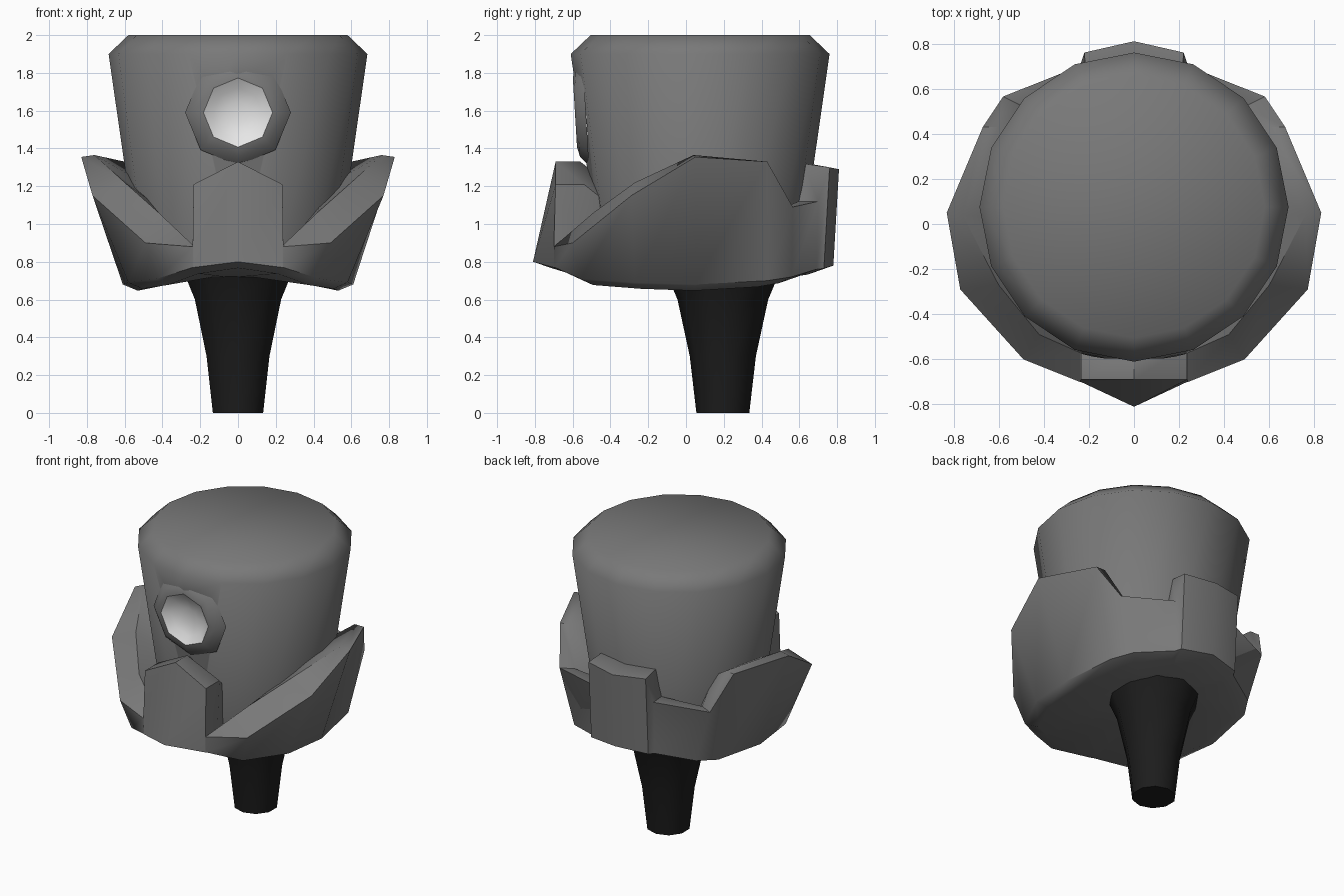
import bpy, bmesh, math

if "Cube" in bpy.data.objects:
    bpy.data.objects.remove(bpy.data.objects["Cube"])


def material(name, value):
    m = bpy.data.materials.new(name)
    m.diffuse_color = (value, value, value, 1)
    m.use_nodes = True
    m.node_tree.nodes["Principled BSDF"].inputs["Base Color"].default_value = m.diffuse_color
    return m


GREY = material("mid_grey", 0.19)
BLACK = material("black", 0.012)
WHITE = material("off_white", 0.8)


def loft(name, rings, mat, cap_start=True, cap_end=True):
    """Skin closed rings of points into one mesh."""
    bm = bmesh.new()
    rows = [[bm.verts.new(p) for p in ring] for ring in rings]
    n = len(rows[0])
    for a, b in zip(rows, rows[1:]):
        for i in range(n):
            j = (i + 1) % n
            bm.faces.new((a[i], a[j], b[j], b[i]))
    if cap_start:
        bm.faces.new(rows[0])
    if cap_end:
        bm.faces.new(rows[-1])
    bmesh.ops.recalc_face_normals(bm, faces=bm.faces)
    mesh = bpy.data.meshes.new(name)
    bm.to_mesh(mesh)
    bm.free()
    mesh.materials.append(mat)
    ob = bpy.data.objects.new(name, mesh)
    bpy.context.collection.objects.link(ob)
    return ob


def activate(ob):
    bpy.ops.object.select_all(action='DESELECT')
    ob.select_set(True)
    bpy.context.view_layer.objects.active = ob


def smooth(ob, degrees):
    activate(ob)
    bpy.ops.object.shade_smooth_by_angle(angle=math.radians(degrees))


def flat_ring(n, r, cy, z):
    """Horizontal ring with a corner on the y axis."""
    return [(r * math.sin(2 * math.pi * i / n), cy - r * math.cos(2 * math.pi * i / n), z)
            for i in range(n)]


def front_ring(r, y, lean=0.06, z=1.59):
    """Octagon facing the front, leaning with the drum wall."""
    ring = []
    for i in range(8):
        a = math.pi * i / 4
        dz = r * math.cos(a)
        ring.append((r * math.sin(a), y - lean * dz, z + dz))
    return ring


# Tapered drum with a chamfered top
drum = loft("drum", [flat_ring(16, r, 0.075, z) for r, z in
                     ((0.52, 0.75), (0.685, 1.9), (0.58, 2.0))], GREY)

# Round opening in the drum front
cutter = loft("opening_cutter", [front_ring(0.183, -0.9, 0), front_ring(0.183, -0.48, 0)], GREY)
cutter.hide_render = True
cutter.hide_viewport = False
cut = drum.modifiers.new("opening", 'BOOLEAN')
cut.operation = 'DIFFERENCE'
cut.solver = 'EXACT'
cut.object = cutter
activate(drum)
bpy.ops.object.modifier_apply(modifier=cut.name)
bpy.data.objects.remove(cutter)
smooth(drum, 58)

# Raised surround of the opening, and the hollow dish inside it
surround = loft("dish_surround", [front_ring(0.28, -0.53), front_ring(0.235, -0.575),
                                  front_ring(0.183, -0.588)], GREY, False, False)
dish = loft("dish", [front_ring(0.183, -0.588), front_ring(0.13, -0.555),
                     front_ring(0.06, -0.535)], WHITE, False, True)
for ob in (surround, dish):
    # open shells face the front
    for p in ob.data.polygons:
        if p.normal.y > 0:
            p.flip()
    smooth(ob, 60)

# Cup of four petals: half outlines run from front to back
RIM = [(0, -0.81, 0.80), (0.235, -0.70, 0.77), (0.24, -0.695, 0.77), (0.43, -0.56, 0.71),
       (0.58, -0.27, 0.69), (0.61, 0.05, 0.68), (0.55, 0.43, 0.70), (0.47, 0.56, 0.72),
       (0.24, 0.69, 0.76), (0.22, 0.73, 0.765), (0, 0.78, 0.78)]
OUTER = [(0, -0.69, 1.33), (0.235, -0.69, 1.21), (0.24, -0.70, 0.88), (0.49, -0.60, 0.90),
         (0.77, -0.29, 1.15), (0.83, 0.05, 1.355), (0.67, 0.43, 1.33), (0.58, 0.565, 1.09),
         (0.24, 0.70, 1.12), (0.22, 0.76, 1.30), (0, 0.81, 1.29)]
INNER = [(0, -0.56, 1.33), (0.235, -0.54, 1.21), (0.24, -0.57, 0.89), (0.42, -0.49, 1.06),
         (0.60, -0.27, 1.22), (0.76, 0.04, 1.365), (0.60, 0.43, 1.33), (0.49, 0.52, 1.09),
         (0.23, 0.60, 1.12), (0.21, 0.62, 1.32), (0, 0.62, 1.325)]


def mirrored(half):
    return half + [(-x, y, z) for x, y, z in half[-2:0:-1]]


rim = mirrored(RIM)
inner = mirrored(INNER)
rings = [
    [(x * 0.3, 0.16 + y * 0.3, 0.72) for x, y, z in rim],        # underside centre
    [(x * 0.87, y * 0.88, z - 0.033) for x, y, z in rim],        # underside edge
    rim,
    mirrored(OUTER),
    inner,
    [(x * 0.72, y * 0.72, z - 0.12) for x, y, z in inner],       # tucked into the drum
]
cup = loft("petal_cup", rings, GREY, True, False)
smooth(cup, 48)

# Flared ten-sided stem
stem = loft("stem", [flat_ring(10, r, 0.195, z) for r, z in
                     ((0.14, 0), (0.175, 0.3), (0.24, 0.6), (0.295, 0.73))], BLACK)
smooth(stem, 50)
